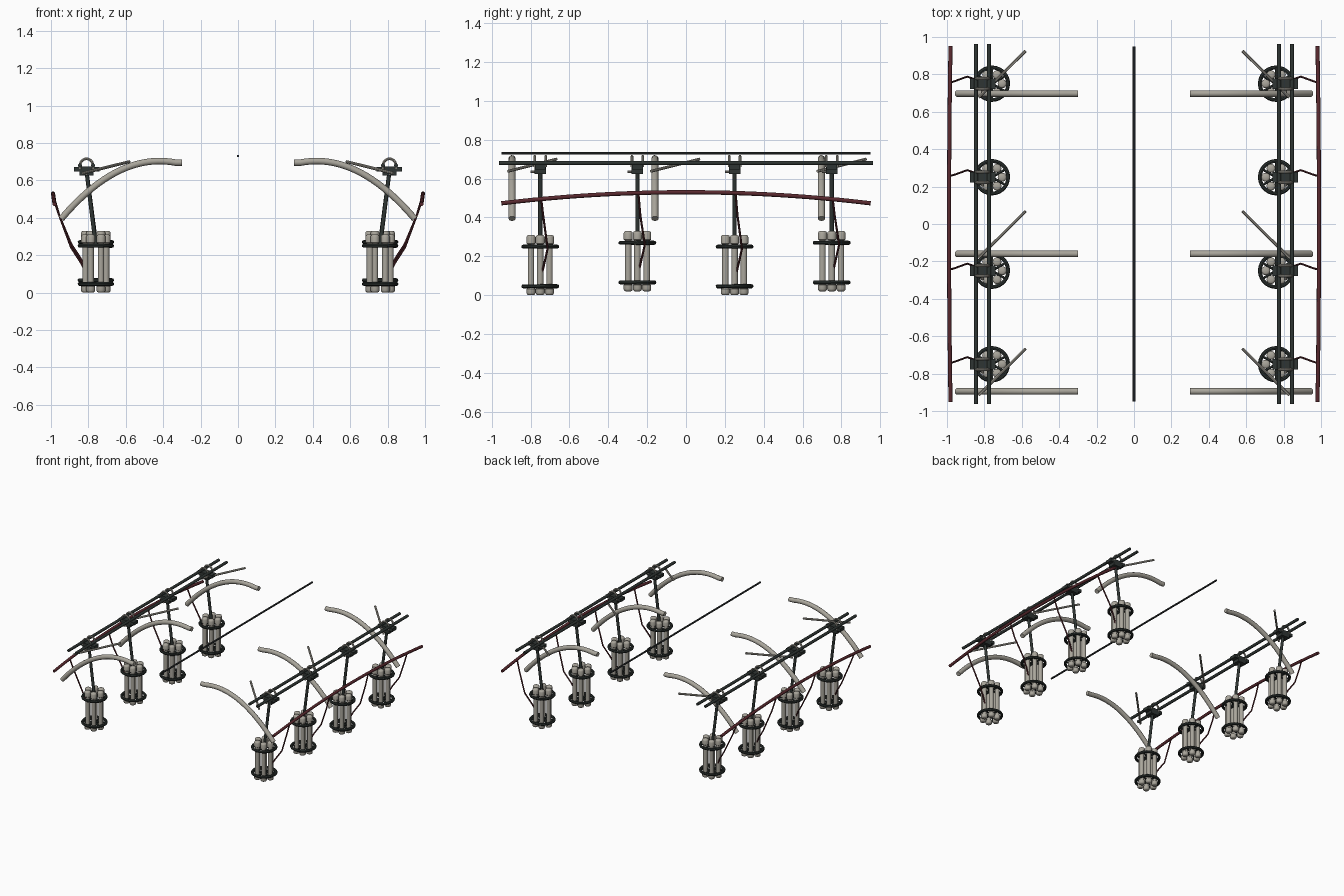
import bpy, bmesh, math
from mathutils import Vector, Matrix

if "Cube" in bpy.data.objects:
    bpy.data.objects.remove(bpy.data.objects["Cube"])


def mat(name, rgb):
    m = bpy.data.materials.new(name)
    m.diffuse_color = (*rgb, 1)
    m.use_nodes = True
    m.node_tree.nodes["Principled BSDF"].inputs["Base Color"].default_value = m.diffuse_color
    return m


BEIGE = mat("warm_grey_metal", (0.40, 0.38, 0.33))
DARK = mat("dark_green_steel", (0.028, 0.036, 0.033))
BLACK = mat("dark_grey_rod", (0.035, 0.04, 0.042))
RED = mat("dark_red_cable", (0.10, 0.022, 0.028))


def add(name, bm, material, smooth=True):
    bmesh.ops.recalc_face_normals(bm, faces=bm.faces)
    me = bpy.data.meshes.new(name)
    bm.to_mesh(me)
    bm.free()
    me.materials.append(material)
    ob = bpy.data.objects.new(name, me)
    bpy.context.collection.objects.link(ob)
    if smooth:
        me.shade_smooth()
        me.set_sharp_from_angle(angle=math.radians(40))
    return ob


def sweep(bm, pts, r, n=12, closed=False):
    """Round tube along a list of points."""
    pts = [Vector(p) for p in pts]
    rings, k = [], len(pts)
    u = None
    for i, p in enumerate(pts):
        if closed:
            t = pts[(i + 1) % k] - pts[i - 1]
        else:
            t = pts[min(i + 1, k - 1)] - pts[max(i - 1, 0)]
        t.normalize()
        if u is None:
            u = t.orthogonal()
        u = (u - t * u.dot(t)).normalized()
        v = t.cross(u)
        rings.append([bm.verts.new(p + r * (math.cos(a) * u + math.sin(a) * v))
                      for a in (2 * math.pi * j / n for j in range(n))])
    for i in range(k if closed else k - 1):
        a, b = rings[i], rings[(i + 1) % k]
        for j in range(n):
            bm.faces.new((a[j], a[(j + 1) % n], b[(j + 1) % n], b[j]))
    if not closed:
        bm.faces.new(rings[0])
        bm.faces.new(rings[-1])


def tube(name, pts, r, material, n=12):
    bm = bmesh.new()
    sweep(bm, pts, r, n)
    return add(name, bm, material)


def box(bm, c, size):
    bmesh.ops.create_cube(bm, size=1, matrix=Matrix.Translation(c) @ Matrix.Diagonal((*size, 1)))


def lathe(bm, cx, cy, z0, profile, n=14):
    """Spin an (r, z) profile about a vertical axis."""
    rings = [[bm.verts.new((cx + r * math.cos(2 * math.pi * j / n),
                            cy + r * math.sin(2 * math.pi * j / n), z0 + z)) for j in range(n)]
             for r, z in profile]
    for a, b in zip(rings, rings[1:]):
        for j in range(n):
            bm.faces.new((a[j], a[(j + 1) % n], b[(j + 1) % n], b[j]))
    bm.faces.new(rings[0])
    bm.faces.new(rings[-1])


CANISTER = [(.014, 0), (.021, .004), (.024, .012), (.024, .032), (.017, .037), (.017, .262),
            (.024, .267), (.024, .298), (.021, .306), (.014, .31)]

# centre rod
tube("centre_rod", [(0, -.95, .73), (0, .95, .73)], .007, BLACK, 8)

for s, side in ((-1, "left"), (1, "right")):
    # twin rails
    for i, x in enumerate((.775, .845)):
        tube(f"{side}_rail_{i}", [(s * x, -.962, .68), (s * x, .962, .68)], .011, DARK, 10)

    # bowed outer cable
    tube(f"{side}_outer_cable",
         [(s * (.989 - .008 * t * t), .95 * t, .53 - .057 * t * t)
          for t in (i / 12 for i in range(-12, 13))], .011, RED, 10)

    # curved ribs and diagonal braces
    for i, y in enumerate((-.895, -.16, .697)):
        xs = [.30 + .645 * k / 20 for k in range(21)]
        tube(f"{side}_rib_{i}", [(s * x, y, .703 - 1.12 * (x - .42) ** 2 + (.008 if x < .33 else 0))
                                 for x in xs], .018, BEIGE, 12)
        tube(f"{side}_brace_{i}", [(s * .83, y - .02, .638), (s * .58, y + .228, .70)],
             .008, BEIGE, 8)

    # hanging pods
    for i, y in enumerate((-.75, -.25, .25, .75)):
        z0 = .02 * (i % 2)
        px, hx = s * .76, s * .81

        # clamp block with U-bolts over the rails
        bm = bmesh.new()
        box(bm, (s * .808, y, .66), (.135, .055, .024))
        box(bm, (s * .81, y, .65), (.075, .06, .05))
        add(f"{side}_clamp_{i}", bm, DARK, False)
        bm = bmesh.new()
        for dy in (-.028, .028):
            arc = [(hx + .034 * math.cos(a), y + dy, .681 + .034 * math.sin(a))
                   for a in (math.pi * k / 12 for k in range(13))]
            sweep(bm, [(hx + .034, y + dy, .66)] + arc + [(hx - .034, y + dy, .66)], .007, 8)
        add(f"{side}_u_bolts_{i}", bm, BEIGE)
        tube(f"{side}_clamp_pin_{i}", [(hx, y - .05, .636), (hx, y, .636)], .007, BEIGE, 8)

        # hanger rod
        tube(f"{side}_hanger_{i}", [(hx, y, .65), (px, y, .25 + z0)], .011, DARK, 10)

        # six canisters
        bm = bmesh.new()
        for k in range(6):
            a = math.pi * k / 3
            lathe(bm, px + .055 * math.cos(a), y + .055 * math.sin(a), z0, CANISTER)
        add(f"{side}_canisters_{i}", bm, BEIGE)

        # two holding rings with spokes
        bm = bmesh.new()
        for z in (.046 + z0, .25 + z0):
            sweep(bm, [(px + .087 * math.cos(a), y + .087 * math.sin(a), z)
                       for a in (2 * math.pi * k / 28 for k in range(28))], .0105, 8, True)
            for k in range(3):
                a = math.pi * k / 3 + math.pi / 6
                d = Vector((math.cos(a), math.sin(a), 0)) * .087
                c = Vector((px, y, z))
                sweep(bm, [c - d, c + d], .007, 6)
        add(f"{side}_pod_rings_{i}", bm, DARK)

        # feed line from outer cable to pod
        cx = .989 - .008 * (y / .95) ** 2
        cz = .53 - .057 * (y / .95) ** 2
        tube(f"{side}_feed_line_{i}",
             [(s * cx, y + .005, cz), (s * .955, y + .015, .41), (s * .892, y + .038, .24 + z0),
              (s * .84, y + .02, .16 + z0), (s * .80, y + .002, .08 + z0)], .0055, RED, 8)
